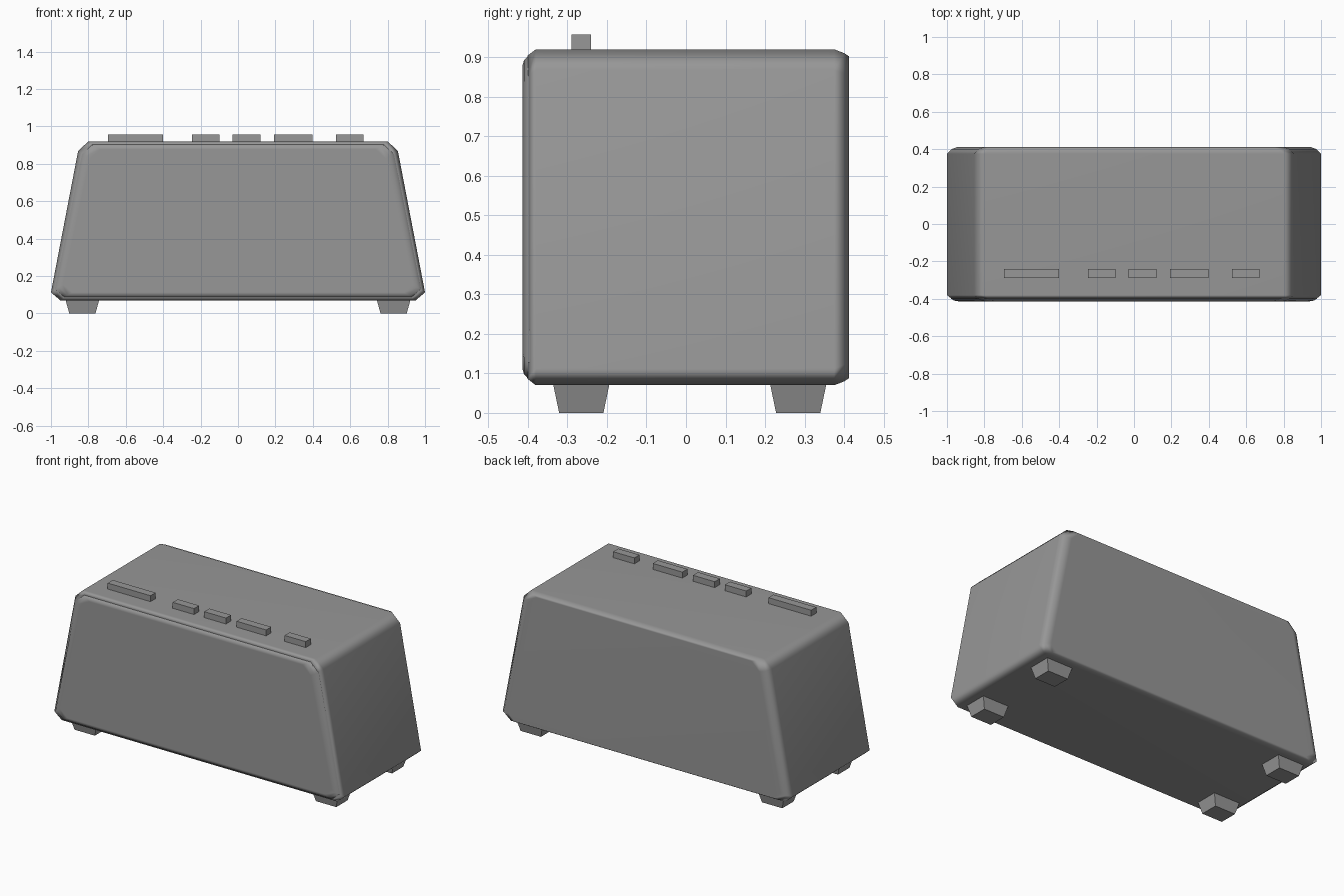
import bpy, bmesh, math

if "Cube" in bpy.data.objects:
    bpy.data.objects.remove(bpy.data.objects["Cube"])

# Dark grey plastic
PLASTIC = bpy.data.materials.new("dark_grey_plastic")
PLASTIC.diffuse_color = (0.31, 0.31, 0.31, 1)
PLASTIC.use_nodes = True
PLASTIC.node_tree.nodes["Principled BSDF"].inputs["Base Color"].default_value = PLASTIC.diffuse_color


def make_object(name, bm):
    bmesh.ops.recalc_face_normals(bm, faces=bm.faces)
    mesh = bpy.data.meshes.new(name)
    bm.to_mesh(mesh)
    bm.free()
    mesh.materials.append(PLASTIC)
    obj = bpy.data.objects.new(name, mesh)
    bpy.context.collection.objects.link(obj)
    return obj


def loft(name, rings):
    """Skin a list of point loops and cap both ends."""
    bm = bmesh.new()
    loops = [[bm.verts.new(p) for p in ring] for ring in rings]
    n = len(loops[0])
    for a, b in zip(loops, loops[1:]):
        for i in range(n):
            j = (i + 1) % n
            bm.faces.new((a[i], a[j], b[j], b[i]))
    bm.faces.new(loops[0])
    bm.faces.new(loops[-1])
    return make_object(name, bm)


def smooth(obj):
    bpy.ops.object.select_all(action='DESELECT')
    obj.select_set(True)
    bpy.context.view_layer.objects.active = obj
    bpy.ops.object.shade_smooth_by_angle(angle=math.radians(80))
    obj.modifiers.new("even_shading", 'WEIGHTED_NORMAL').keep_sharp = True


# Chamfered trapezoid outline, right half from bottom to top
HALF = [(0.95, 0.07), (1.0, 0.112), (0.855, 0.868), (0.80, 0.92)]
MID_Z = 0.495


def outline(y, dx, dz):
    right = [(x - dx, z + (dz if z < MID_Z else -dz)) for x, z in HALF]
    pts = right + [(-x, z) for x, z in reversed(right)]
    return [(x, y, z) for x, z in pts]


# Case
body = loft("case_body", [outline(*r) for r in (
    (-0.401, 0.026, 0.016), (-0.38, 0, 0), (0.375, 0, 0),
    (0.401, 0.025, 0.010), (0.413, 0.06, 0.018))])
smooth(body)

# Raised front panel with a soft rim
panel = loft("front_panel", [outline(*r) for r in (
    (-0.414, 0.064, 0.042), (-0.410, 0.040, 0.028),
    (-0.400, 0.022, 0.017), (-0.390, 0.018, 0.014))])
smooth(panel)


# Tapered feet
def rect(cx, cy, hx, hy, z):
    return [(cx + sx * hx, cy + sy * hy, z)
            for sx, sy in ((-1, -1), (1, -1), (1, 1), (-1, 1))]


for side, sx in (("left", -1), ("right", 1)):
    for end, cy in (("front", -0.265), ("back", 0.284)):
        cx = sx * 0.832
        loft(f"{end}_{side}_foot", [rect(cx, cy, 0.07, 0.056, 0),
                                    rect(cx, cy, 0.09, 0.071, 0.072)])

# Top buttons
BUTTONS = [(-0.695, -0.40), (-0.247, -0.10), (-0.03, 0.12),
           (0.193, 0.397), (0.524, 0.67)]
for i, (x0, x1) in enumerate(BUTTONS):
    cx, hx = (x0 + x1) / 2, (x1 - x0) / 2
    loft(f"top_button_{i + 1}", [rect(cx, -0.265, hx, 0.025, 0.91),
                                 rect(cx, -0.265, hx, 0.025, 0.957)])
